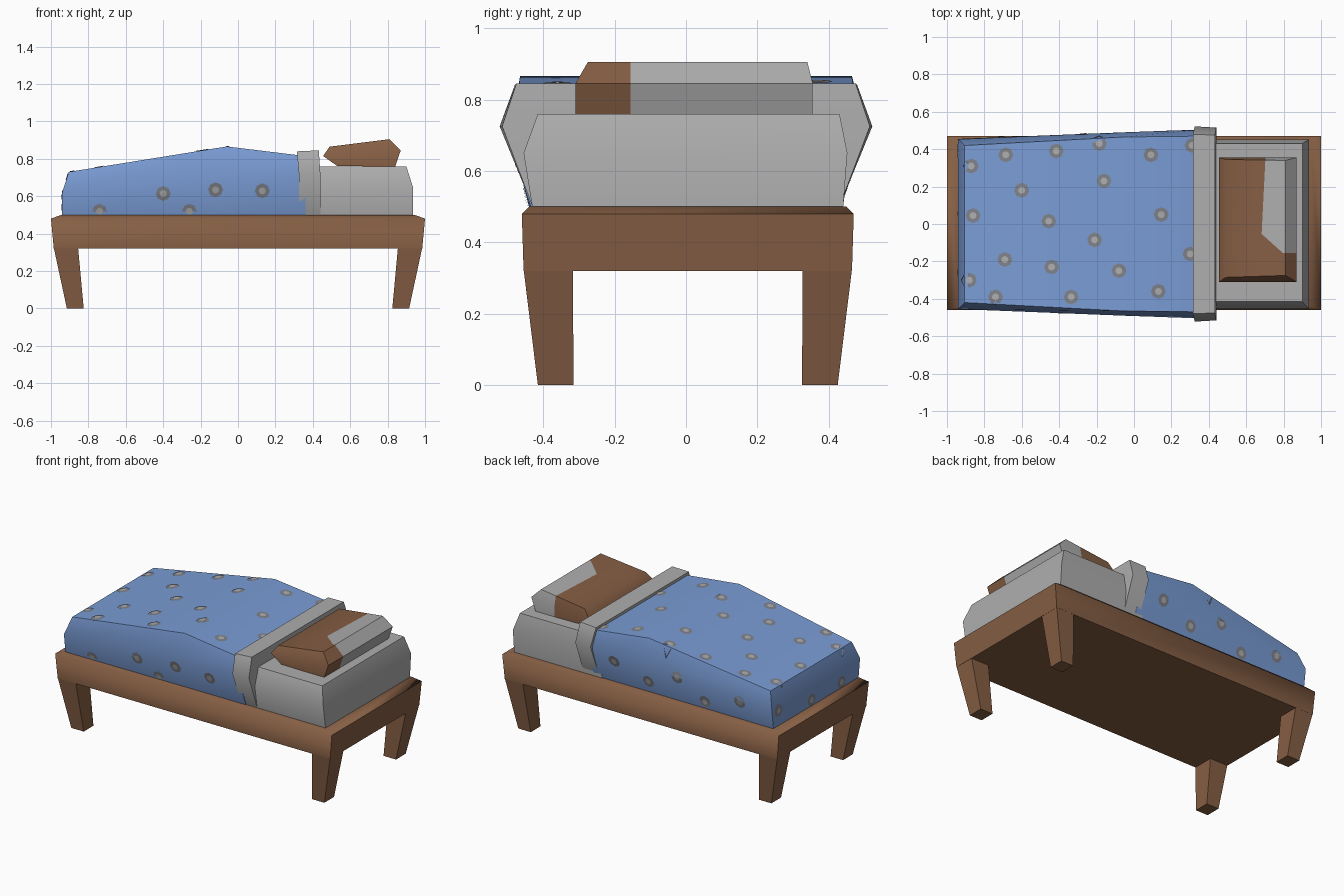
import bpy, bmesh, math
from mathutils import Vector
from mathutils.bvhtree import BVHTree

if "Cube" in bpy.data.objects:
    bpy.data.objects.remove(bpy.data.objects["Cube"])


def material(name, rgb):
    m = bpy.data.materials.new(name)
    m.diffuse_color = (*rgb, 1)
    m.use_nodes = True
    m.node_tree.nodes["Principled BSDF"].inputs["Base Color"].default_value = m.diffuse_color
    return m


BROWN = material("brown wood", (0.235, 0.112, 0.057))
GREY = material("light grey linen", (0.42, 0.42, 0.42))
BLUE = material("blue blanket", (0.195, 0.335, 0.67))
SPOT = material("dull grey spot", (0.215, 0.225, 0.26))


def finish(name, bm, *mats, angle=50):
    bmesh.ops.recalc_face_normals(bm, faces=bm.faces)
    me = bpy.data.meshes.new(name)
    bm.to_mesh(me)
    ob = bpy.data.objects.new(name, me)
    bpy.context.collection.objects.link(ob)
    for m in mats:
        me.materials.append(m)
    bpy.ops.object.select_all(action='DESELECT')
    bpy.context.view_layer.objects.active = ob
    ob.select_set(True)
    bpy.ops.object.shade_smooth_by_angle(angle=math.radians(angle))
    return ob


def loft(rings, caps):
    """Skin closed rings of points and close both ends with the given faces."""
    bm = bmesh.new()
    vs = [[bm.verts.new(p) for p in r] for r in rings]
    n = len(rings[0])
    for a, b in zip(vs, vs[1:]):
        for i in range(n):
            j = (i + 1) % n
            bm.faces.new((a[i], a[j], b[j], b[i]))
    for end in (vs[0], vs[-1]):
        for cap in caps:
            bm.faces.new([end[i] for i in cap])
    return bm


def rect(x0, x1, y0, y1, z):
    return [(x0, y0, z), (x1, y0, z), (x1, y1, z), (x0, y1, z)]


QUAD = [(0, 1, 2, 3)]

# bed frame with chamfered top
finish("bed_frame", loft([rect(-.985, .985, -.455, .465, .32),
                          rect(-1, 1, -.46, .47, .48),
                          rect(-.945, .945, -.44, .45, .5)], QUAD), BROWN)

# four tapered legs
for sx, xn in ((-1, "left"), (1, "right")):
    for sy, yn in ((-1, "front"), (1, "back")):
        rings = []
        for xi, xo, yi, yo, z in ((.825, .915, .32, .42, 0), (.855, .985, .322, .46, .325)):
            c = .005
            rings.append(rect(sx * xi, sx * xo, sy * yi + c, sy * yo + c, z))
        finish(f"{yn}_{xn}_leg", loft(rings, QUAD), BROWN)

# mattress
finish("mattress", loft([rect(.30, .935, -.43, .44, .495),
                         rect(.30, .935, -.455, .452, .65),
                         rect(.30, .90, -.415, .43, .76)], QUAD), GREY)


def section(xb, xt, wb, wm, wt, zm, zt):
    return [(xb, -wb, .5), (xb, -wm, zm), (xt, -wt, zt),
            (xt, wt, zt), (xb, wm, zm), (xb, wb, .5)]


DRAPE = [(0, 1, 4, 5), (1, 2, 3, 4)]

# blanket, swelling towards the middle
bm = loft([section(-.94, -.905, .44, .455, .42, .62, .73),
           section(-.06, -.06, .435, .49, .465, .70, .866),
           section(.36, .36, .435, .505, .47, .71, .815)], DRAPE)
bmesh.ops.recalc_face_normals(bm, faces=bm.faces)
tree = BVHTree.FromBMesh(bm)
finish("blanket", bm, BLUE)

# turned-back sheet fold
finish("sheet_fold", loft([section(.325, .315, .43, .522, .48, .725, .84),
                           section(.44, .432, .43, .515, .475, .725, .845)], DRAPE), GREY)

# spots: small discs projected onto the blanket
spots = bmesh.new()


def disc(centre, ray, u, v, r, lift, mat):
    hits = []
    for k in range(9):
        a = math.tau * k / 8
        rr = r if k else 0
        off = Vector() if k == 8 else r * (math.cos(a) * u + math.sin(a) * v)
        loc, nor, _, _ = tree.ray_cast(centre + off - ray * 2, ray)
        hits.append(None if loc is None else spots.verts.new(loc + nor * lift))
    if hits[8] is None:
        return
    for k in range(8):
        a, b = hits[k], hits[(k + 1) % 8]
        if a and b:
            f = spots.faces.new((hits[8], a, b))
            f.material_index = mat


def spot(centre, ray, u, v):
    disc(Vector(centre), ray, u, v, .04, .003, 0)
    disc(Vector(centre), ray, u, v, .019, .005, 1)


X, Y, Z = Vector((1, 0, 0)), Vector((0, 1, 0)), Vector((0, 0, 1))
top = [(-.87, .31), (-.685, .37), (-.415, .39), (-.185, .43), (.09, .37), (.31, .42),
       (-.6, .18), (-.16, .23), (-.86, .045), (-.455, .015), (.145, .05), (-.21, -.085),
       (-.69, -.19), (-.44, -.23), (-.08, -.25), (.3, -.16), (-.88, -.3), (-.74, -.39),
       (-.335, -.39), (.13, -.36)]
front = [(-.74, .52), (-.4, .615), (-.12, .635), (.13, .63), (-.26, .52), (-.5, .49)]
back = [(-.71, .62), (-.45, .55), (-.27, .67), (-.05, .58), (.18, .66)]
foot = [(.39, .6), (.05, .54), (-.26, .54)]
for x, y in top:
    spot((x, y, .8), -Z, X, Y)
for x, z in front:
    spot((x, 0, z), Y, X, Z)
for x, z in back:
    spot((x, 0, z), -Y, X, Z)
for y, z in foot:
    spot((-.9, y, z), X, Y, Z)
me = bpy.data.meshes.new("blanket_spots")
spots.normal_update()
spots.to_mesh(me)
me.materials.append(SPOT)
me.materials.append(GREY)
bpy.context.collection.objects.link(bpy.data.objects.new("blanket_spots", me))

# tilted pillow with a brown patch over its front and inner parts
prof = [(.455, .815, -.31, .355), (.49, .865, -.285, .345), (.81, .905, -.275, .34),
        (.87, .845, -.31, .355), (.84, .758, -.31, .355), (.53, .762, -.31, .355)]
bm = loft([[(x, y0, z) for x, z, y0, y1 in prof], [(x, y1, z) for x, z, y0, y1 in prof]],
          [(0, 1, 2, 3), (0, 3, 4, 5)])
cuts = [(Vector((.685, 0, 0)), Vector((1, -.05, 0))),
        (Vector((0, -.155, 0)), Y),
        (Vector((.69, -.06, 0)), Vector((.09, .1, 0)))]
for co, no in cuts:
    bmesh.ops.bisect_plane(bm, geom=bm.verts[:] + bm.edges[:] + bm.faces[:],
                           plane_co=co, plane_no=no)
for f in bm.faces:
    c = f.calc_center_median()
    f.material_index = 0 if all((c - co).dot(no) > 0 for co, no in cuts) else 1
finish("pillow", bm, GREY, BROWN)
